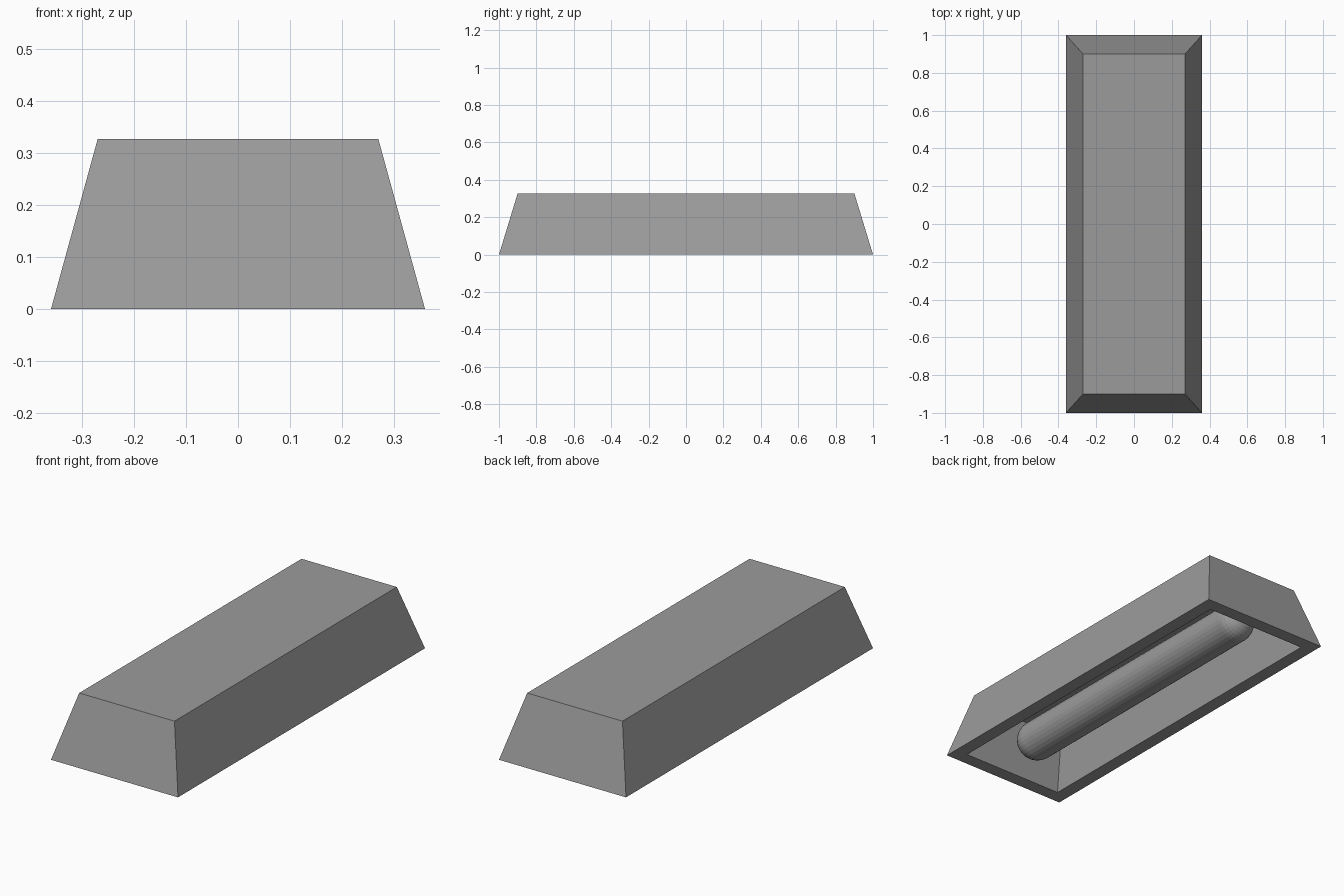
import bpy, bmesh, math
from mathutils import Matrix

if "Cube" in bpy.data.objects:
    bpy.data.objects.remove(bpy.data.objects["Cube"])

H = 0.328          # housing height
CEILING = 0.265    # cavity depth

grey = bpy.data.materials.new("dark_grey")
grey.diffuse_color = (0.33, 0.33, 0.33, 1)
grey.use_nodes = True
grey.node_tree.nodes["Principled BSDF"].inputs["Base Color"].default_value = grey.diffuse_color


def finish(name, bm):
    bmesh.ops.recalc_face_normals(bm, faces=bm.faces)
    mesh = bpy.data.meshes.new(name)
    bm.to_mesh(mesh)
    bm.free()
    mesh.materials.append(grey)
    ob = bpy.data.objects.new(name, mesh)
    bpy.context.collection.objects.link(ob)
    return ob


def ring(bm, x, y, z):
    """Rectangle with half sizes x and y at height z."""
    return [bm.verts.new((sx * x, sy * y, z))
            for sx, sy in ((-1, -1), (1, -1), (1, 1), (-1, 1))]


def bridge(bm, a, b):
    for i in range(len(a)):
        j = (i + 1) % len(a)
        bm.faces.new((a[i], a[j], b[j], b[i]))


# Housing: hollow tapered shell, open underneath
bm = bmesh.new()
loops = [ring(bm, 0.27, 0.90, H), ring(bm, 0.36, 1.0, 0),
         ring(bm, 0.29, 0.93, 0), ring(bm, 0.25, 0.855, CEILING)]
bm.faces.new(loops[0])
for a, b in zip(loops, loops[1:]):
    bridge(bm, a, b)
bm.faces.new(loops[-1])
finish("lamp_housing", bm)

# Tube: long capsule lying along y inside the housing
R, HALF = 0.10, 0.75
bm = bmesh.new()
bmesh.ops.create_uvsphere(bm, u_segments=32, v_segments=16, radius=R)
equator = [e for e in bm.edges if all(abs(v.co.z) < 1e-4 for v in e.verts)]
bmesh.ops.split_edges(bm, edges=equator)
upper = {v for f in bm.faces if f.calc_center_median().z > 0 for v in f.verts}
for v in bm.verts:
    v.co.z += HALF if v in upper else -HALF
bmesh.ops.bridge_loops(bm, edges=[e for e in bm.edges if e.is_boundary])
bm.transform(Matrix.Translation((0, 0.012, R + 0.004)) @ Matrix.Rotation(math.pi / 2, 4, 'X'))
finish("light_tube", bm)
